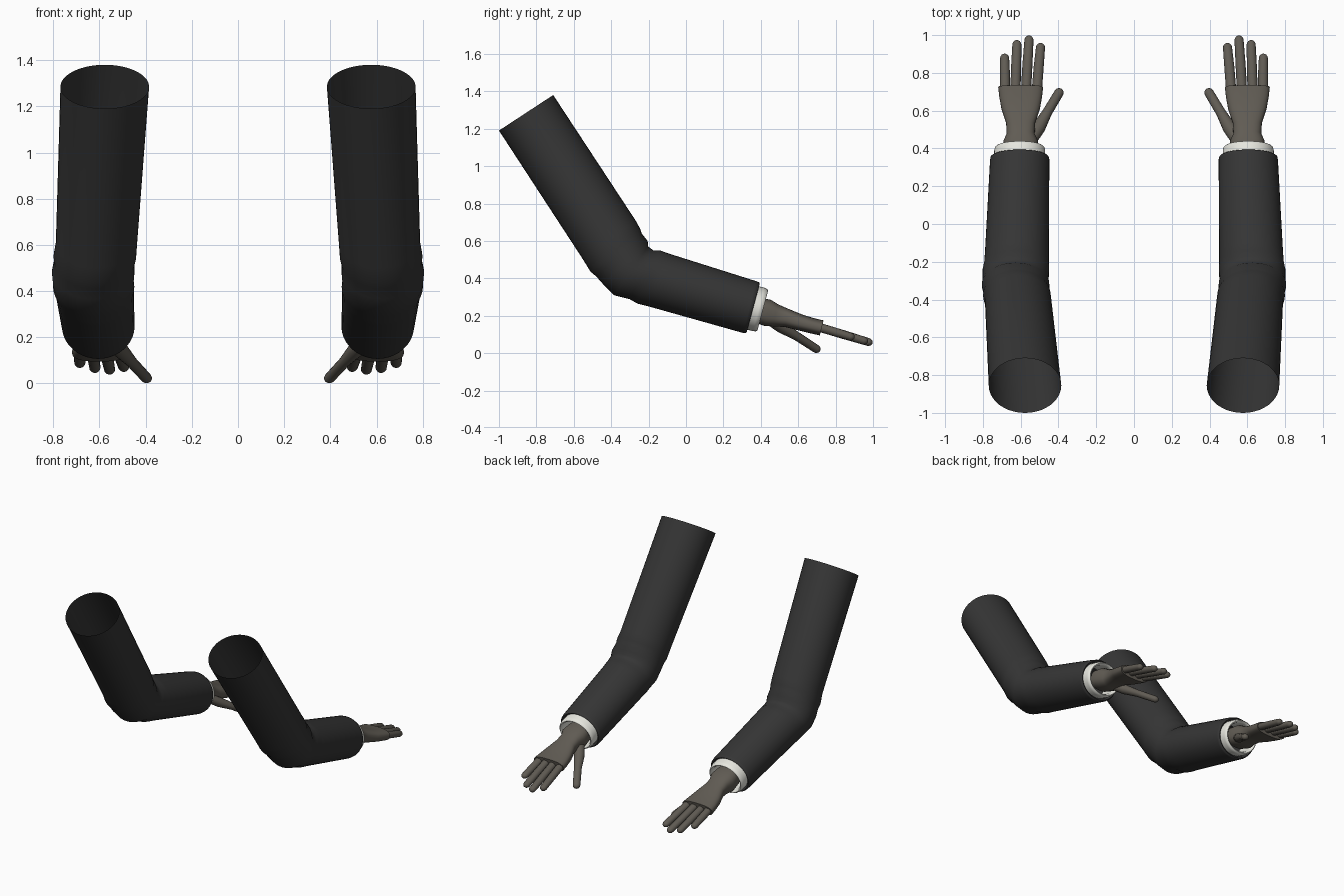
import bpy
import bmesh
import math
from mathutils import Vector

old = bpy.data.objects.get("Cube")
if old:
    bpy.data.objects.remove(old, do_unlink=True)


def material(name, rgb):
    m = bpy.data.materials.new(name)
    m.use_nodes = True
    m.diffuse_color = (*rgb, 1)
    m.node_tree.nodes["Principled BSDF"].inputs["Base Color"].default_value = (*rgb, 1)
    return m


BLACK = material("black cloth", (0.036, 0.036, 0.036))
WHITE = material("white cuff", (0.8, 0.8, 0.74))
SKIN = material("grey brown skin", (0.118, 0.106, 0.088))


def loft(name, rings, mat, side, segments=32, power=1.0, caps=(False, False), flip=False):
    """Skin rings given as (centre, half axis u, half axis v)."""
    bm = bmesh.new()
    loops = []
    for c, u, v in rings:
        loop = []
        for i in range(segments):
            a = 2 * math.pi * i / segments
            ca, sa = math.cos(a), math.sin(a)
            p = (c + u * math.copysign(abs(ca) ** power, ca)
                 + v * math.copysign(abs(sa) ** power, sa))
            loop.append(bm.verts.new((p.x * side, p.y, p.z)))
        loops.append(loop)
    for a, b in zip(loops, loops[1:]):
        for i in range(segments):
            j = (i + 1) % segments
            bm.faces.new((a[i], a[j], b[j], b[i]))
    if caps[0]:
        bm.faces.new(loops[0])
    if caps[1]:
        bm.faces.new(loops[-1])
    bmesh.ops.recalc_face_normals(bm, faces=bm.faces)
    me = bpy.data.meshes.new(name)
    bm.to_mesh(me)
    bm.free()
    me.materials.append(mat)
    for p in me.polygons:
        p.use_smooth = True
    me.set_sharp_from_angle(angle=math.radians(50))
    ob = bpy.data.objects.new(name, me)
    bpy.context.collection.objects.link(ob)
    return ob


def edge_ring(ty, tz, by, bz, x, rx):
    """Ring from its upper and lower edge points in the side plane."""
    top, bot = Vector((0, ty, tz)), Vector((0, by, bz))
    return (top + bot) / 2 + Vector((x, 0, 0)), Vector((rx, 0, 0)), (top - bot) / 2


def digit(name, path, radii, side):
    """Round finger along a path with a domed tip."""
    pts = [Vector(p) for p in path]
    d = (pts[-1] - pts[-2]).normalized()
    u = Vector((0, 0, 1)).cross(d).normalized()
    v = d.cross(u)
    rings = [(p, u * r, v * r * 0.9) for p, r in zip(pts, radii)]
    r = radii[-1]
    for deg in (25, 50, 70, 85):
        a = math.radians(deg)
        rings.append((pts[-1] + d * r * math.sin(a), u * r * math.cos(a), v * r * 0.9 * math.cos(a)))
    loft(name, rings, SKIN, side, 14, caps=(True, True))


# Sleeve edges: upper y z, lower y z, centre x, half width
SLEEVE = [
    (-.71, 1.38, -1, 1.19, .577, .192),
    (-.27, .71, -.55, .50, .613, .176),
    (-.245, .665, -.51, .435, .62, .179),
    (-.237, .64, -.48, .41, .622, .174),
    (-.205, .60, -.44, .365, .627, .179),
    (-.202, .57, -.385, .31, .627, .175),
    (-.175, .55, -.30, .288, .625, .176),
    (-.14, .55, -.26, .265, .622, .171),
    (-.10, .535, -.20, .25, .62, .169),
    (.375, .385, .305, .108, .605, .157),
]
AXIS = Vector((0, .966, -.26))
END = Vector((.605, .34, .2465))
UP = Vector((0, .26, .966))
SIDE_X = Vector((1, 0, 0))

# Hand sections: upper y z, lower y z, half width
HAND = [
    (.38, .30, .35, .17, .085),
    (.455, .285, .42, .145, .092),
    (.49, .262, .465, .143, .074),
    (.54, .24, .53, .14, .077),
    (.62, .207, .60, .122, .102),
    (.68, .188, .665, .106, .113),
    (.735, .175, .715, .095, .119),
]
# Fingers: base x, tip x, tip y
FINGERS = {
    "little": (.682, .685, .878),
    "ring": (.628, .62, .95),
    "middle": (.572, .556, .974),
    "index": (.515, .495, .935),
}

for label, s in (("left", 1), ("right", -1)):
    # Sleeve with a rounded hem turned inward
    rings = [edge_ring(*e) for e in SLEEVE]
    for along, rx, rz in ((.015, .154, .141), (.02, .147, .134), (.01, .135, .122), (-.08, .134, .121)):
        rings.append((END + AXIS * along, SIDE_X * rx, UP * rz))
    loft(label + "_sleeve", rings, BLACK, s, 40)

    # Shirt cuff, a thick rounded band
    rings = []
    for along, k in ((-.06, 1), (.05, 1), (.067, .97), (.073, .91), (.067, .84), (.05, .81), (-.06, .81)):
        rings.append((END + AXIS * along, SIDE_X * .135 * k, UP * .12 * k))
    loft(label + "_cuff", rings, WHITE, s, 40)

    # Wrist and palm
    rings = [edge_ring(a, b, c, d, .6, w) for a, b, c, d, w in HAND]
    loft(label + "_palm", rings, SKIN, s, 32, .75, (True, True))

    # Fingers follow one gentle downward slope
    for finger, (bx, tx, ty) in FINGERS.items():
        slope = lambda y: .136 - (y - .72) * .3
        mid = (.72 + ty) / 2
        path = [(bx, .70, slope(.70)), ((bx + tx) / 2, mid, slope(mid)), (tx, ty, slope(ty))]
        digit(f"{label}_{finger}_finger", path, (.027, .0265, .024), s)

    # Thumb
    digit(label + "_thumb",
          [(.545, .45, .18), (.505, .51, .14), (.46, .59, .092), (.397, .695, .024)],
          (.035, .036, .026, .025), s)
